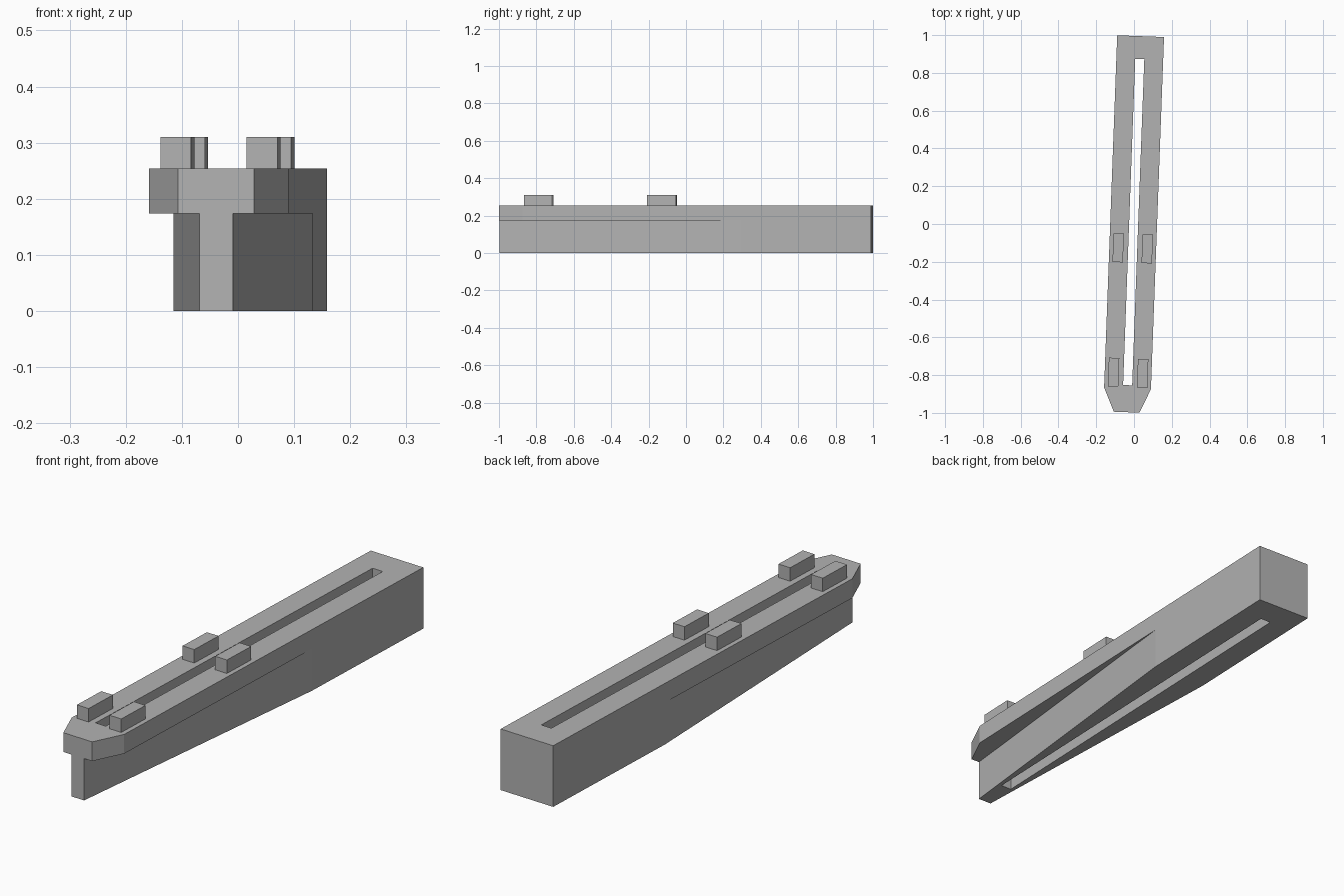
import bpy, bmesh, math

if "Cube" in bpy.data.objects:
    bpy.data.objects.remove(bpy.data.objects["Cube"])

TILT = math.radians(-2.13)   # whole rail is slightly turned about z
SHIFT = (-0.002, -0.001, 0)
HALF_W, HALF_L = 0.124, 0.996
TOP, LEDGE, PEG_TOP = 0.254, 0.174, 0.31

grey = bpy.data.materials.new("grey")
grey.diffuse_color = (0.45, 0.45, 0.45, 1)
grey.use_nodes = True
grey.node_tree.nodes["Principled BSDF"].inputs["Base Color"].default_value = grey.diffuse_color


def prism(name, outline, z0, z1):
    """Vertical prism from a plan outline."""
    bm = bmesh.new()
    face = bm.faces.new([bm.verts.new((x, y, z0)) for x, y in outline])
    ext = bmesh.ops.extrude_face_region(bm, geom=[face])
    for v in ext["geom"]:
        if isinstance(v, bmesh.types.BMVert):
            v.co.z = z1
    bmesh.ops.recalc_face_normals(bm, faces=bm.faces)
    mesh = bpy.data.meshes.new(name)
    bm.to_mesh(mesh)
    bm.free()
    mesh.materials.append(grey)
    obj = bpy.data.objects.new(name, mesh)
    obj.rotation_euler.z = TILT
    obj.location = SHIFT
    bpy.context.collection.objects.link(obj)
    return obj


def rect(x0, x1, y0, y1):
    return [(x0, y0), (x1, y0), (x1, y1), (x0, y1)]


def cut(target, cutter):
    cutter.hide_render = True
    cutter.hide_set(True)
    mod = target.modifiers.new(cutter.name, 'BOOLEAN')
    mod.operation = 'DIFFERENCE'
    mod.solver = 'EXACT'
    mod.object = cutter


# Main rail with a chamfered front end
rail = prism("rail", [(-0.068, -HALF_L), (0.068, -HALF_L), (HALF_W, -0.87),
                      (HALF_W, HALF_L), (-HALF_W, HALF_L), (-HALF_W, -0.87)], 0, TOP)

# Long slot through the full height
cut(rail, prism("slot_cutter", rect(-0.024, 0.024, -0.853, 0.875), -0.1, 0.4))

# Lower part tapers towards the front, leaving an overhanging ledge
slope = (HALF_W - 0.03) / (0.3 + HALF_L)
for side, s in (("left", -1), ("right", 1)):
    taper = [(s * (0.03 + slope * (y + HALF_L)), y) for y in (-1.1, 0.4)]
    cut(rail, prism(side + "_taper_cutter",
                    taper + [(s * 0.3, 0.4), (s * 0.3, -1.1)], -0.1, LEDGE))

# Four pegs on top
for place, y in (("front", -0.787), ("middle", -0.128)):
    for side, s in (("left", -1), ("right", 1)):
        x = s * 0.077
        prism(f"{place}_{side}_peg",
              rect(x - 0.0275, x + 0.0275, y - 0.076, y + 0.076), TOP, PEG_TOP)
